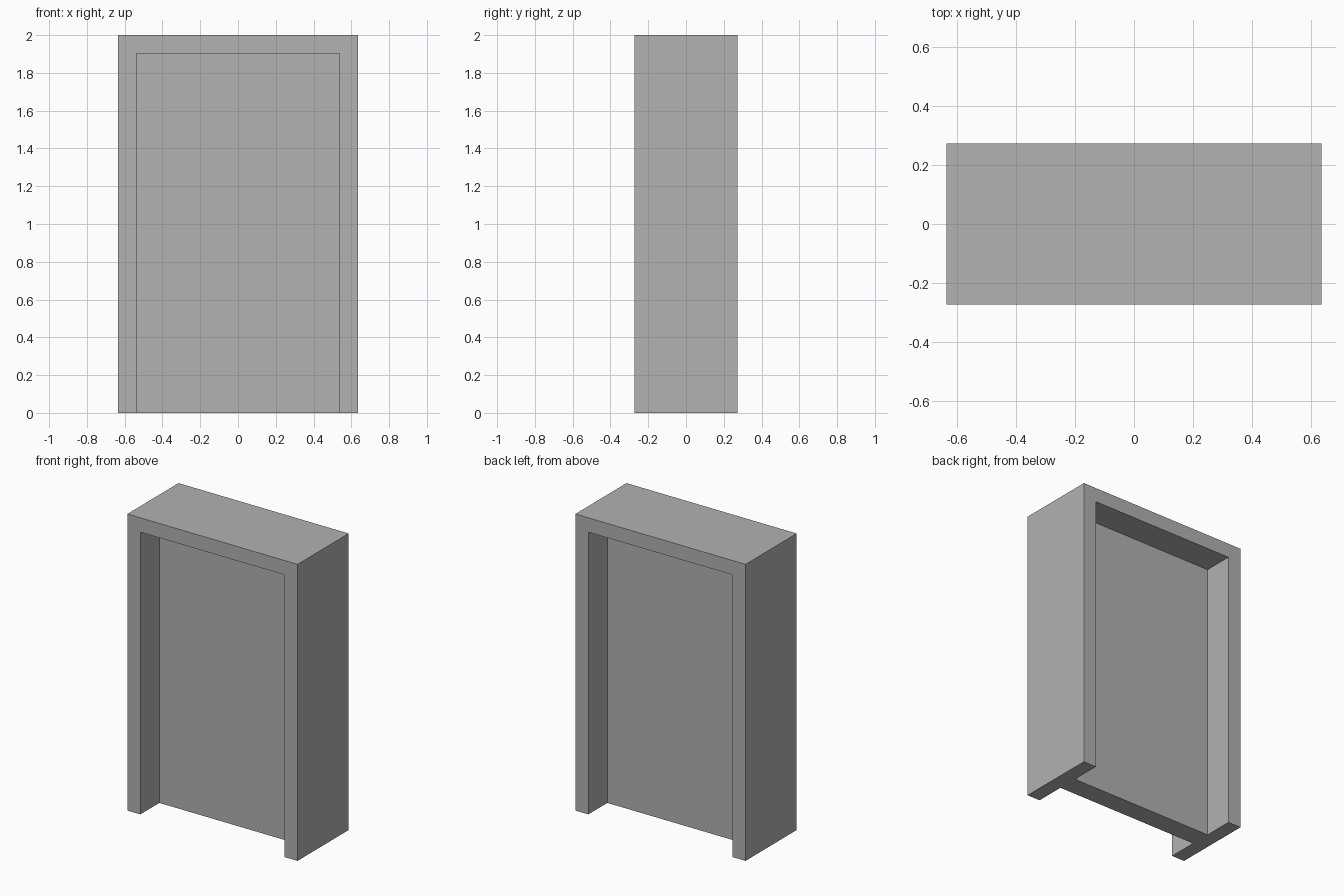
import bpy

if "Cube" in bpy.data.objects:
    bpy.data.objects.remove(bpy.data.objects["Cube"])

WIDTH, DEPTH, HEIGHT = 1.27, 0.545, 2.0
FRAME = 0.097          # visible thickness of jambs and lintel
PANEL = 0.14           # thickness of the closed door panel

grey = bpy.data.materials.new("plain_grey")
grey.diffuse_color = (0.445, 0.445, 0.445, 1)
grey.use_nodes = True
grey.node_tree.nodes["Principled BSDF"].inputs["Base Color"].default_value = grey.diffuse_color


def box(name, lo, hi):
    """Axis-aligned box between two corners."""
    size = [b - a for a, b in zip(lo, hi)]
    centre = [(a + b) / 2 for a, b in zip(lo, hi)]
    bpy.ops.mesh.primitive_cube_add(size=1, location=centre)
    ob = bpy.context.object
    ob.name = name
    ob.scale = size
    bpy.ops.object.transform_apply(location=True, rotation=False, scale=True)
    ob.data.materials.append(grey)
    return ob


# Solid doorway block: jambs, lintel and central panel in one piece
doorway = box("doorway", (-WIDTH / 2, -DEPTH / 2, 0), (WIDTH / 2, DEPTH / 2, HEIGHT))

# Matching recesses on front and back leave the panel in the middle
half_open = WIDTH / 2 - FRAME
for side, y0, y1 in (("front", -1, -PANEL / 2), ("back", PANEL / 2, 1)):
    cutter = box(side + "_recess_cutter", (-half_open, y0, -0.5),
                 (half_open, y1, HEIGHT - FRAME))
    cutter.hide_render = True
    mod = doorway.modifiers.new(side + "_recess", 'BOOLEAN')
    mod.operation = 'DIFFERENCE'
    mod.solver = 'EXACT'
    mod.object = cutter
    bpy.context.view_layer.objects.active = doorway
    bpy.ops.object.modifier_apply(modifier=mod.name)
    bpy.data.objects.remove(cutter, do_unlink=True)
